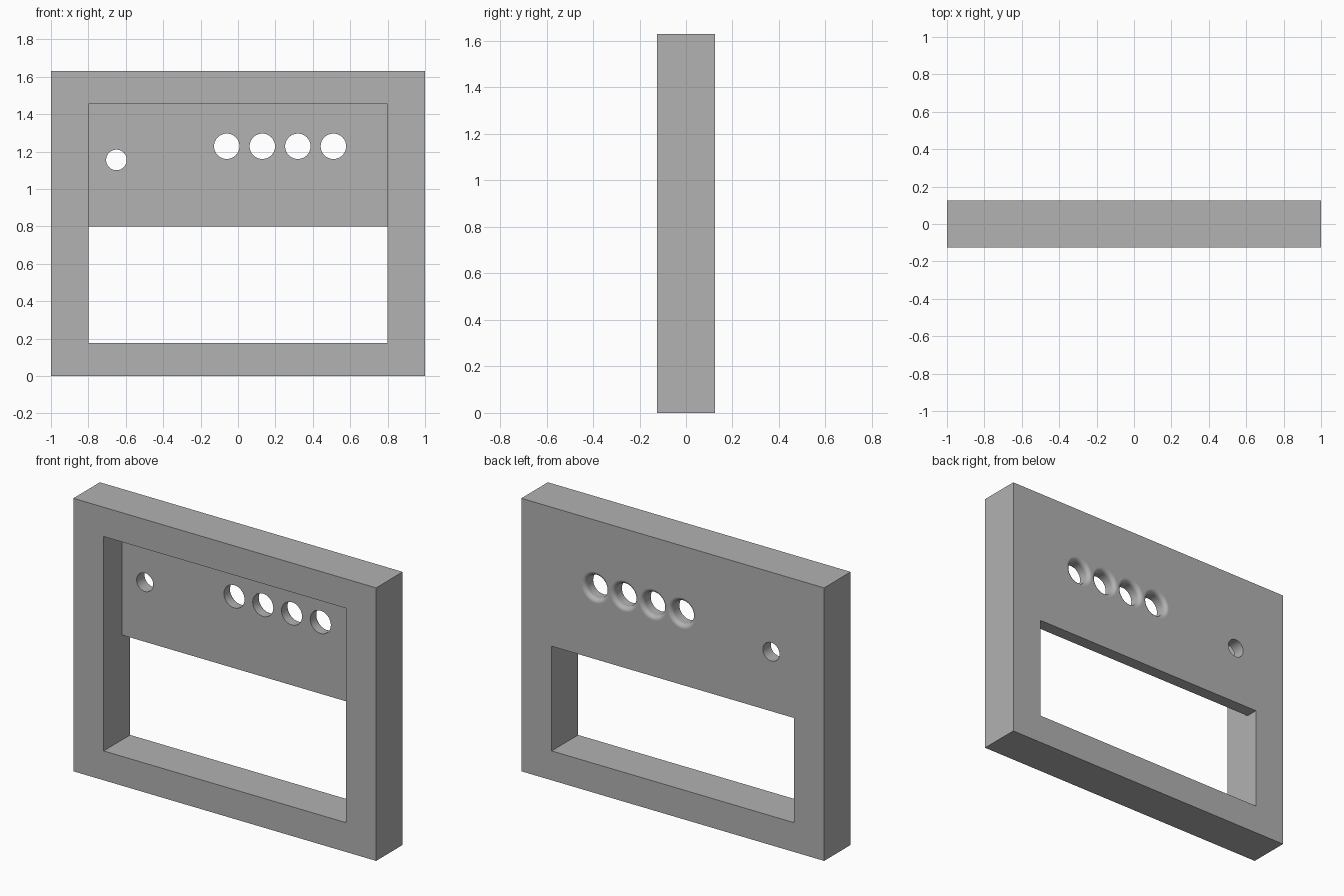
import bpy, bmesh, math
from mathutils import Matrix, Vector

if "Cube" in bpy.data.objects:
    bpy.data.objects.remove(bpy.data.objects["Cube"], do_unlink=True)

WIDTH, DEPTH, HEIGHT = 2.0, 0.25, 1.63
BACK = DEPTH / 2
PANEL_FRONT = 0.05
FILLET = 0.026

grey = bpy.data.materials.new("plain grey")
grey.use_nodes = True
colour = (0.445, 0.445, 0.445, 1)
grey.diffuse_color = colour
grey.node_tree.nodes["Principled BSDF"].inputs["Base Color"].default_value = colour


def to_object(name, bm):
    bmesh.ops.recalc_face_normals(bm, faces=bm.faces)
    mesh = bpy.data.meshes.new(name)
    bm.to_mesh(mesh)
    bm.free()
    mesh.materials.append(grey)
    obj = bpy.data.objects.new(name, mesh)
    bpy.context.collection.objects.link(obj)
    return obj


def box(name, x0, x1, y0, y1, z0, z1):
    bm = bmesh.new()
    bmesh.ops.create_cube(bm, size=1)
    low, high = Vector((x0, y0, z0)), Vector((x1, y1, z1))
    size = high - low
    bm.transform(Matrix.Translation((low + high) / 2) @ Matrix.Diagonal((*size, 1)))
    return to_object(name, bm)


def hole(name, x, z, radius, fillet=0.0, sides=48):
    """Lathed cutter along y, flaring with a rounded lip at the back."""
    profile = [(radius, 0.0)]
    if fillet:
        steps = 8
        for i in range(steps + 1):
            a = math.pi / 2 * i / steps
            profile.append((radius + fillet * (1 - math.cos(a)),
                            BACK - fillet + fillet * math.sin(a)))
    profile.append((profile[-1][0], BACK + 0.05))
    bm = bmesh.new()
    rings = []
    for r, y in profile:
        rings.append([bm.verts.new((x + r * math.cos(2 * math.pi * k / sides), y,
                                    z + r * math.sin(2 * math.pi * k / sides)))
                      for k in range(sides)])
    for a, b in zip(rings, rings[1:]):
        for k in range(sides):
            n = (k + 1) % sides
            bm.faces.new((a[k], a[n], b[n], b[k]))
    bm.faces.new(rings[0])
    bm.faces.new(rings[-1])
    return to_object(name, bm)


# Solid slab, then the front recess, the window and the holes are cut away
frame = box("frame_with_panel", -WIDTH / 2, WIDTH / 2, -BACK, BACK, 0, HEIGHT)
cutters = [
    box("recess_cutter", -0.8, 0.8, -0.3, PANEL_FRONT, 0.175, 1.455),
    box("window_cutter", -0.8, 0.8, -0.3, 0.3, 0.175, 0.80),
    hole("small_hole_cutter", -0.65, 1.155, 0.055),
]
for i in range(4):
    cutters.append(hole("button_hole_cutter", -0.06 + 0.19 * i, 1.228, 0.068, FILLET))

bpy.ops.object.select_all(action='DESELECT')
bpy.context.view_layer.objects.active = frame
frame.select_set(True)
for cutter in cutters:
    mod = frame.modifiers.new("cut", 'BOOLEAN')
    mod.operation = 'DIFFERENCE'
    mod.solver = 'EXACT'
    mod.object = cutter
    bpy.ops.object.modifier_apply(modifier=mod.name)
for cutter in cutters:
    bpy.data.objects.remove(cutter, do_unlink=True)

# Smooth hole walls and lips, flat panels
bpy.ops.object.shade_smooth_by_angle(angle=math.radians(30))
weighted = frame.modifiers.new("weighted_normals", 'WEIGHTED_NORMAL')
weighted.keep_sharp = True
